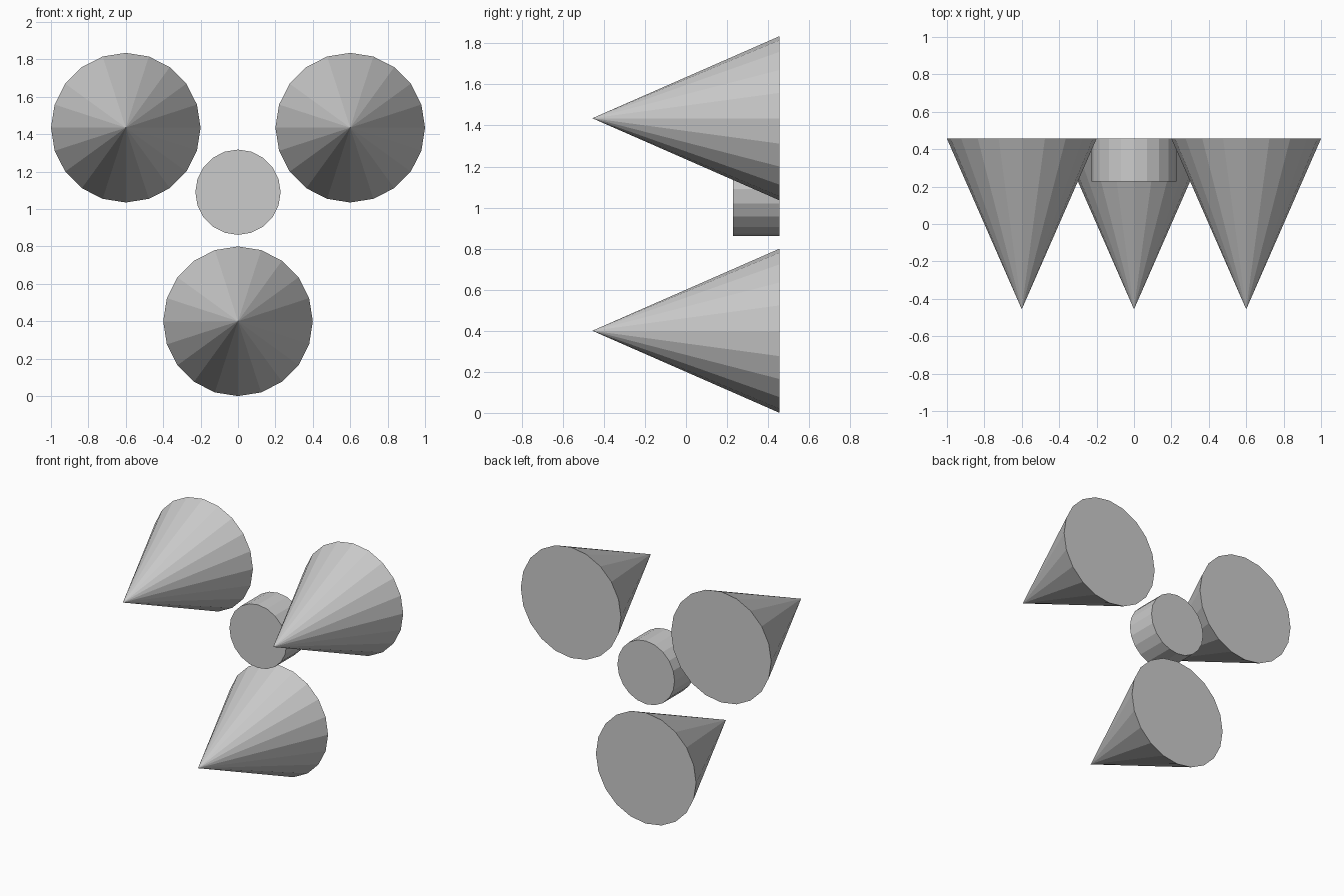
import bpy
from math import pi

if "Cube" in bpy.data.objects:
    bpy.data.objects.remove(bpy.data.objects["Cube"])

SIDES = 20
HALF_DEPTH = 0.456


# Solid of revolution along y: front radius 0 makes a cone
def add_part(name, x, z, back_radius, front_radius, y_front, y_back):
    bpy.ops.mesh.primitive_cone_add(
        vertices=SIDES, radius1=back_radius, radius2=front_radius,
        depth=y_back - y_front, end_fill_type='NGON',
        location=(x, (y_front + y_back) / 2, z), rotation=(pi / 2, 0, 0))
    bpy.context.object.name = name


# Three forward-pointing cones
for name, x, z in (("cone_left", -0.6, 1.435),
                   ("cone_right", 0.6, 1.435),
                   ("cone_bottom", 0.0, 0.4)):
    add_part(name, x, z, 0.4, 0.0, -HALF_DEPTH, HALF_DEPTH)

# Short central cylinder, flush with the cone bases
add_part("hub_cylinder", 0.0, 1.09, 0.228, 0.228, 0.228, HALF_DEPTH)
